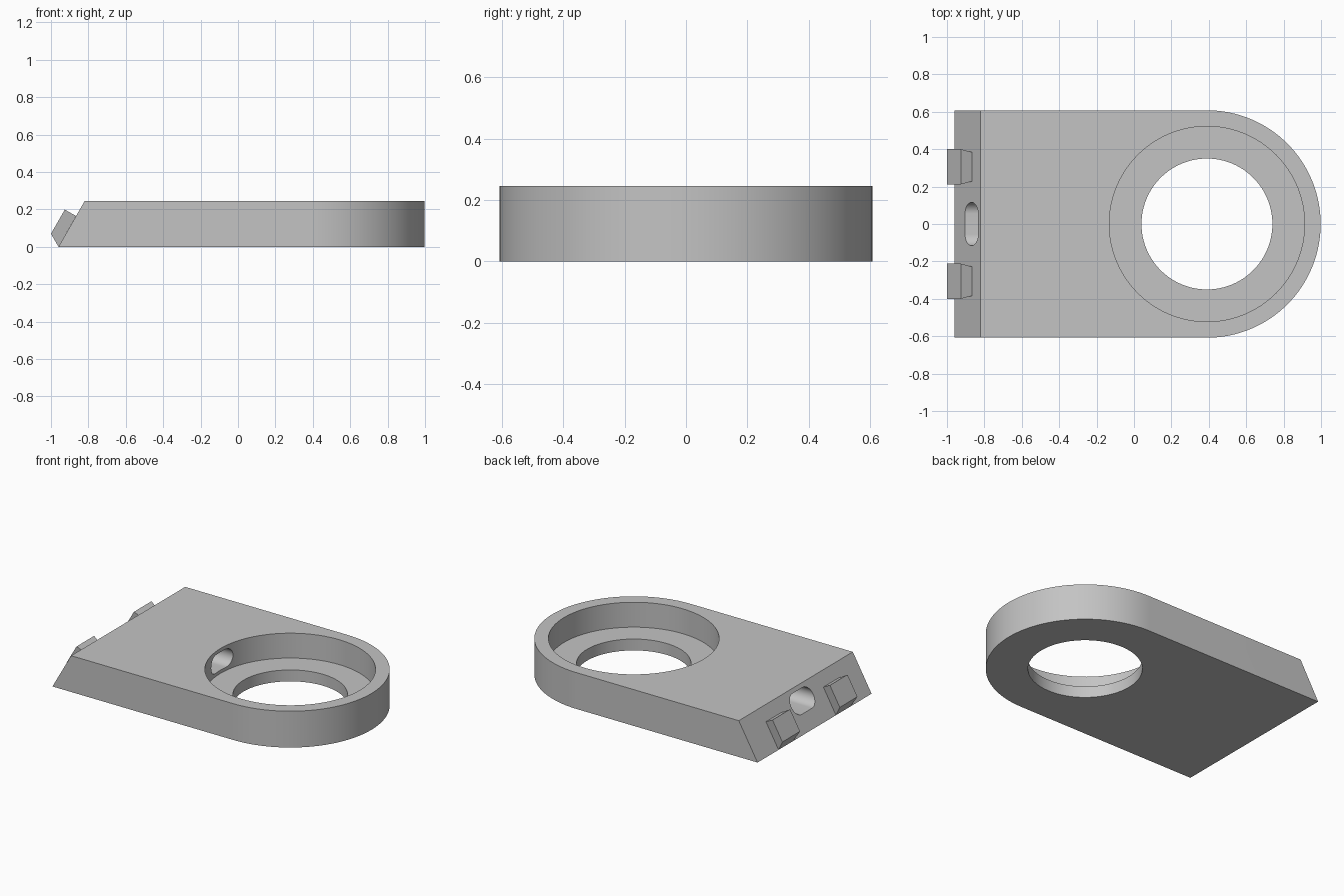
import bpy, bmesh, math

if "Cube" in bpy.data.objects:
    bpy.data.objects.remove(bpy.data.objects["Cube"])

H = 0.245            # plate thickness
CX, R = 0.39, 0.608  # centre and radius of the rounded end
FOOT, TOP = -0.96, -0.82  # bevelled end: x at bottom and at top

grey = bpy.data.materials.new("light grey")
grey.diffuse_color = (0.55, 0.55, 0.55, 1)
grey.use_nodes = True
grey.node_tree.nodes["Principled BSDF"].inputs["Base Color"].default_value = grey.diffuse_color


def loft(name, lower, upper):
    """Closed solid between two matching loops of points."""
    bm = bmesh.new()
    a = [bm.verts.new(p) for p in lower]
    b = [bm.verts.new(p) for p in upper]
    n = len(a)
    bm.faces.new(a[::-1])
    bm.faces.new(b)
    for i in range(n):
        j = (i + 1) % n
        bm.faces.new((a[i], a[j], b[j], b[i]))
    bmesh.ops.recalc_face_normals(bm, faces=bm.faces)
    me = bpy.data.meshes.new(name)
    bm.to_mesh(me)
    bm.free()
    me.materials.append(grey)
    ob = bpy.data.objects.new(name, me)
    bpy.context.collection.objects.link(ob)
    return ob


def arc(cx, cy, r, start, end, n):
    return [(cx + r * math.cos(t), cy + r * math.sin(t))
            for t in (math.radians(start + (end - start) * i / n) for i in range(n + 1))]


def disc(name, r, z0, z1):
    ring = arc(CX, 0, r, 0, 360, 96)[:-1]
    return loft(name, [(x, y, z0) for x, y in ring], [(x, y, z1) for x, y in ring])


# Plate: rounded at one end, sloping at the other
end = arc(CX, 0, R, -90, 90, 64)
plate = loft("plate",
             [(x, y, 0) for x, y in [(FOOT, -R)] + end + [(FOOT, R)]],
             [(x, y, H) for x, y in [(TOP, -R)] + end + [(TOP, R)]])

# Cutters: wide recess, through hole, and rounded slot from the slope to the recess
slot = arc(0.055, 0.16, 0.061, -90, 90, 20) + arc(-0.055, 0.16, 0.061, 90, 270, 20)
cutters = [disc("recess_cutter", 0.522, 0.077, 0.5),
           disc("hole_cutter", 0.35, -0.2, 0.4),
           loft("slot_cutter", [(-1.2, y, z) for y, z in slot], [(0.1, y, z) for y, z in slot])]
bpy.context.view_layer.objects.active = plate
for c in cutters:
    c.hide_render = True
    m = plate.modifiers.new(c.name, 'BOOLEAN')
    m.operation, m.solver, m.object = 'DIFFERENCE', 'EXACT', c
    bpy.ops.object.modifier_apply(modifier=m.name)
for c in cutters:
    bpy.data.objects.remove(c)

plate.select_set(True)
bpy.ops.object.shade_smooth_by_angle(angle=math.radians(30))

# Two flared tabs on the sloping end, narrower where they meet it
for side, label in ((-1, "front"), (1, "back")):
    y = 0.306 * side
    wi, wo = 0.078, 0.094
    base = [(-0.96, y - wi, 0), (-0.96, y + wi, 0),
            (-0.866, y + wi, 0.165), (-0.866, y - wi, 0.165)]
    face = [(-1.0, y - wo, 0.07), (-1.0, y + wo, 0.07),
            (-0.926, y + wo, 0.199), (-0.926, y - wo, 0.199)]
    loft(label + "_tab", base, face)
